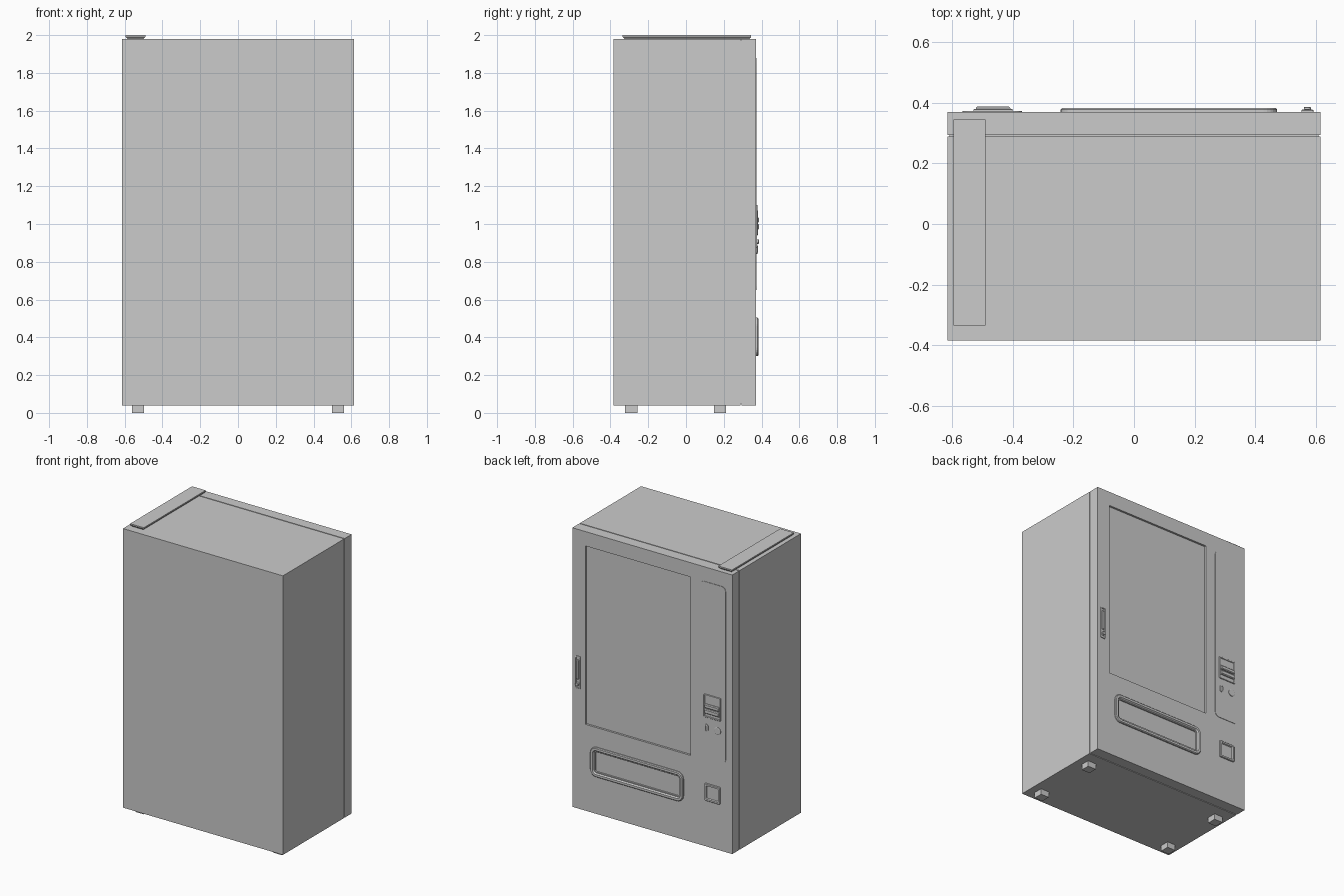
import bpy, bmesh, math

if "Cube" in bpy.data.objects:
    bpy.data.objects.remove(bpy.data.objects["Cube"])

FACE = 0.37  # y of the door's outer face


def finish(name, bm):
    bmesh.ops.recalc_face_normals(bm, faces=bm.faces[:])
    me = bpy.data.meshes.new(name)
    bm.to_mesh(me)
    bm.free()
    ob = bpy.data.objects.new(name, me)
    bpy.context.collection.objects.link(ob)
    return ob


def box(name, x0, x1, y0, y1, z0, z1):
    bm = bmesh.new()
    bmesh.ops.create_cube(bm, size=1)
    for v in bm.verts:
        v.co.x = x1 if v.co.x > 0 else x0
        v.co.y = y1 if v.co.y > 0 else y0
        v.co.z = z1 if v.co.z > 0 else z0
    return finish(name, bm)


def outline(x0, x1, z0, z1, r, seg=6):
    if r <= 0.0005:
        return [(x1, z1), (x0, z1), (x0, z0), (x1, z0)]
    pts = []
    for i, (cx, cz) in enumerate([(x1 - r, z1 - r), (x0 + r, z1 - r),
                                  (x0 + r, z0 + r), (x1 - r, z0 + r)]):
        for k in range(seg + 1):
            a = math.radians(90 * (i + k / seg))
            pts.append((cx + r * math.cos(a), cz + r * math.sin(a)))
    return pts


def plate(name, x0, x1, z0, z1, r, rings):
    """Rounded rectangle on the door, lofted through (inset, y) rings."""
    bm = bmesh.new()
    loops = []
    for ins, y in rings:
        rr = max(r - ins, 0.004) if r > 0 else 0
        pts = outline(x0 + ins, x1 - ins, z0 + ins, z1 - ins, rr)
        loops.append([bm.verts.new((x, y, z)) for x, z in pts])
    n = len(loops[0])
    for a, b in zip(loops, loops[1:]):
        for i in range(n):
            bm.faces.new((a[i], a[(i + 1) % n], b[(i + 1) % n], b[i]))
    bm.faces.new(loops[0])
    bm.faces.new(loops[-1])
    return finish(name, bm)


# Cabinet, recessed gasket and door
box("cabinet", -0.615, 0.615, -0.385, 0.288, 0.04, 1.98)
box("door_gasket", -0.608, 0.608, 0.288, 0.294, 0.047, 1.973)
door = box("door", -0.615, 0.615, 0.294, FACE, 0.04, 1.98)

# Door recesses for the window and the delivery tray
cutters = [
    box("window_cutter", -0.293, 0.515, 0.356, 0.45, 0.64, 1.88),
    plate("tray_cutter", -0.215, 0.445, 0.325, 0.48, 0.025,
          [(0, 0.345), (0, 0.45)]),
]
for c in cutters:
    m = door.modifiers.new("recess", 'BOOLEAN')
    m.object = c
    m.solver = 'EXACT'
    c.hide_render = True
    c.hide_viewport = True

# Delivery tray: raised surround with a recessed flap
plate("delivery_tray", -0.242, 0.472, 0.30, 0.505, 0.045,
      [(0, 0.366), (0, 0.378), (0.005, 0.383), (0.02, 0.383),
       (0.027, 0.374), (0.034, 0.374), (0.036, 0.358)])

# Raised control panel
plate("control_panel", -0.565, -0.37, 0.65, 1.88, 0.03,
      [(0, 0.366), (0, 0.373)])

# Bill acceptor with projecting mouth
plate("bill_acceptor", -0.53, -0.40, 0.94, 1.10, 0.006,
      [(0, 0.37), (0, 0.377), (0.002, 0.379), (0.008, 0.379), (0.01, 0.375)])
plate("bill_mouth_upper", -0.522, -0.408, 1.008, 1.035, 0,
      [(0, 0.372), (0, 0.382), (0.005, 0.387)])
plate("bill_mouth_lower", -0.522, -0.408, 0.97, 1.0, 0,
      [(0, 0.372), (0, 0.382), (0.005, 0.387)])

# Coin slot and return button
plate("coin_slot", -0.433, -0.407, 0.842, 0.892, 0.013,
      [(0, 0.37), (0, 0.378), (0.008, 0.38), (0.0085, 0.374)])
plate("return_button", -0.53, -0.48, 0.842, 0.892, 0.0249,
      [(0, 0.37), (0, 0.377), (0.003, 0.379)])

# Coin return cup
plate("coin_return", -0.525, -0.405, 0.36, 0.48, 0.008,
      [(0, 0.368), (0, 0.376), (0.003, 0.379), (0.014, 0.379), (0.018, 0.371)])

# Door handle with lock
plate("door_handle", 0.552, 0.592, 0.875, 1.10, 0.005,
      [(0, 0.368), (0, 0.375), (0.003, 0.377), (0.008, 0.377), (0.009, 0.371)])
plate("handle_grip", 0.563, 0.581, 0.94, 1.075, 0.004,
      [(0, 0.37), (0, 0.376), (0.003, 0.38)])
plate("handle_lock", 0.56, 0.584, 0.895, 0.919, 0.0119,
      [(0, 0.37), (0, 0.384), (0.002, 0.386)])

# Hinge cover on the roof, flared outward at the top
cover = box("hinge_cover", -0.595, -0.49, -0.335, 0.345, 1.978, 2.0)
bm = bmesh.new()
bm.from_mesh(cover.data)
low = [v for v in bm.verts if v.co.z < 1.99]
for v in low:
    v.co.x += 0.012 if v.co.x < -0.54 else -0.012
    v.co.y += 0.012 if v.co.y < 0 else -0.012
top = [f for f in bm.faces if all(v.co.z > 1.99 for v in f.verts)]
side = bmesh.ops.extrude_face_region(bm, geom=top)
bmesh.ops.delete(bm, geom=top, context='FACES_ONLY')
for v in bm.verts:
    if v not in low and v not in side["geom"]:
        v.co.z = 1.991
bmesh.ops.recalc_face_normals(bm, faces=bm.faces[:])
bm.to_mesh(cover.data)
bm.free()

# Four square feet
for sx, x in (("left", -0.53), ("right", 0.53)):
    for sy, y in (("rear", -0.29), ("door_side", 0.18)):
        box(f"foot_{sx}_{sy}", x - 0.032, x + 0.032, y - 0.032, y + 0.032, 0, 0.045)
